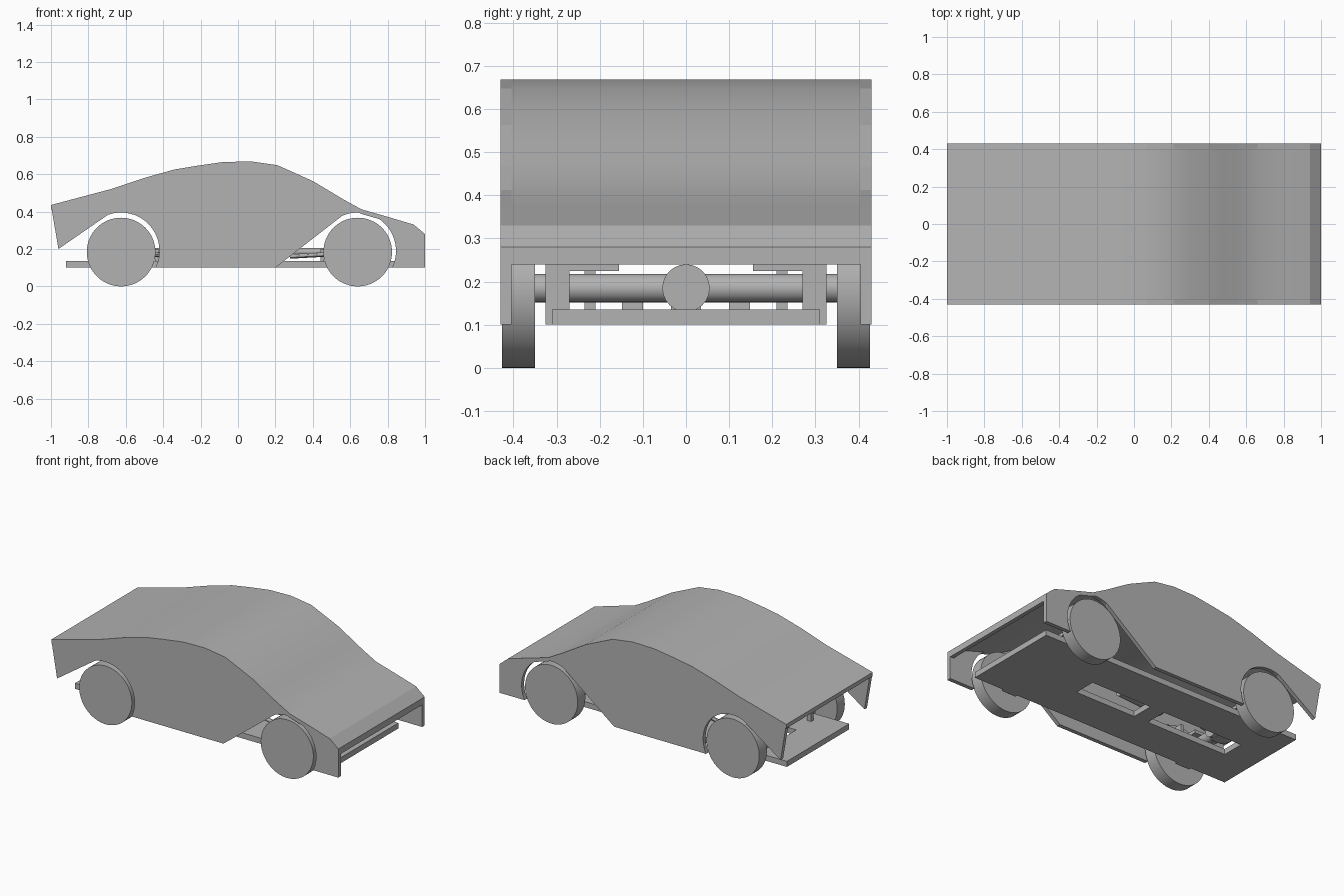
import bpy, bmesh, math
from mathutils import Vector

cube = bpy.data.objects.get("Cube")
if cube:
    bpy.data.objects.remove(cube)

GREY = (0.45, 0.45, 0.45, 1)
grey = bpy.data.materials.new("plain_grey")
grey.use_nodes = True
grey.diffuse_color = GREY
grey.node_tree.nodes["Principled BSDF"].inputs["Base Color"].default_value = GREY


def finish(name, bm, smooth=None):
    bmesh.ops.recalc_face_normals(bm, faces=bm.faces)
    mesh = bpy.data.meshes.new(name)
    bm.to_mesh(mesh)
    bm.free()
    mesh.materials.append(grey)
    obj = bpy.data.objects.new(name, mesh)
    bpy.context.collection.objects.link(obj)
    if smooth:
        bpy.ops.object.select_all(action='DESELECT')
        obj.select_set(True)
        bpy.context.view_layer.objects.active = obj
        bpy.ops.object.shade_smooth_by_angle(angle=math.radians(smooth))
    return obj


def prism(name, outline, y0, y1, smooth=None):
    """Side outline (x, z) extruded across the car."""
    bm = bmesh.new()
    face = bm.faces.new([bm.verts.new((x, y0, z)) for x, z in outline])
    new = bmesh.ops.extrude_face_region(bm, geom=[face])["geom"]
    verts = [v for v in new if isinstance(v, bmesh.types.BMVert)]
    bmesh.ops.translate(bm, verts=verts, vec=(0, y1 - y0, 0))
    return finish(name, bm, smooth)


def box(name, x, y, z):
    return prism(name, [(x[0], z[0]), (x[1], z[0]), (x[1], z[1]), (x[0], z[1])], *y)


def rod(name, a, b, radius, sides=24, radius2=None):
    a, b = Vector(a), Vector(b)
    bm = bmesh.new()
    bmesh.ops.create_cone(bm, cap_ends=True, segments=sides, radius1=radius,
                          radius2=radius2 or radius, depth=(b - a).length)
    turn = (b - a).to_track_quat('Z', 'Y').to_matrix()
    bmesh.ops.rotate(bm, verts=bm.verts, matrix=turn)
    bmesh.ops.translate(bm, verts=bm.verts, vec=(a + b) / 2)
    return finish(name, bm, 30)


def arc(cx, cz, radius, start, end, steps=16):
    angles = [math.radians(start + (end - start) * i / steps) for i in range(steps + 1)]
    return [(cx + radius * math.cos(t), cz + radius * math.sin(t)) for t in angles]


HALF = 0.43          # half width of the body
SKIN = 0.025         # thickness of the body panels
AXLE_Z = 0.185
FRONT_X, REAR_X = 0.64, -0.625

# Body side outline: roof line, then nose, arches, sill and tail
roof = [(-1, 0.435), (-0.85, 0.475), (-0.68, 0.52), (-0.5, 0.58), (-0.34, 0.625),
        (-0.22, 0.645), (-0.08, 0.665), (0.07, 0.668), (0.21, 0.648), (0.3, 0.608),
        (0.4, 0.563), (0.48, 0.515), (0.56, 0.467), (0.66, 0.412), (0.8, 0.372),
        (0.94, 0.33), (1, 0.28)]
under = [(1, 0.1)] + arc(FRONT_X, 0.19, 0.205, -26, 114) + [(0.2, 0.1)]
under += arc(REAR_X, 0.19, 0.205, -26, 110) + [(-0.96, 0.2)]
for side, s in (("left", 1), ("right", -1)):
    prism(f"body_side_{side}", roof + under, s * (HALF - SKIN), s * HALF)

# Bent sheet over the top, ending in a short nose lip
inner = [(x, z - SKIN) for x, z in roof[:-1]]
inner += [(1 - SKIN, 0.27), (1 - SKIN, 0.24), (1, 0.24)]
prism("body_top", roof + inner[::-1], -HALF, HALF, smooth=18)

# Chassis plate around a long central opening
plate_z = (0.1, 0.135)
for side, s in (("left", 1), ("right", -1)):
    box(f"chassis_rail_{side}", (-0.92, 0.9), sorted((s * 0.07, s * 0.31)), plate_z)
for name, x in (("rear", (-0.92, -0.72)), ("middle", (-0.16, -0.06)), ("front", (0.36, 0.9))):
    box(f"chassis_{name}", x, (-0.07, 0.07), plate_z)

# Axles, bearings, wheels and suspension
for end, x, d in (("front", FRONT_X, -1), ("rear", REAR_X, 1)):
    rod(f"{end}_axle", (x, -0.35, AXLE_Z), (x, 0.35, AXLE_Z), 0.033)
    rod(f"{end}_differential", (x - 0.06, 0, AXLE_Z), (x + 0.06, 0, AXLE_Z), 0.055)
    box(f"{end}_differential_foot", (x - 0.04, x + 0.04), (-0.035, 0.035), (0.13, 0.155))
    for side, s in (("left", 1), ("right", -1)):
        tag = f"{end}_{side}"
        rod(f"{tag}_wheel", (x, s * 0.35, 0.1835), (x, s * 0.426, 0.1835), 0.1835, sides=64)
        box(f"{tag}_bearing", (x - 0.05, x + 0.05), sorted((s * 0.27, s * 0.326)), (0.1, 0.26))
        box(f"{tag}_strut", (x - 0.1, x - 0.07), sorted((s * 0.21, s * 0.235)), (0.13, 0.26))
        box(f"{tag}_strut_cap", (x - 0.12, x + 0.05), sorted((s * 0.155, s * 0.27)), (0.225, 0.245))
        rod(f"{tag}_arm", (x, s * 0.24, 0.18), (x + d * 0.36, s * 0.12, 0.16), 0.012, 12)
        box(f"{tag}_arm_joint", (x + d * 0.19 - 0.01, x + d * 0.19 + 0.01),
            sorted((s * 0.1, s * 0.148)), (0.13, 0.2))

# Drive shaft along the opening
rod("drive_shaft", (REAR_X, 0, AXLE_Z), (FRONT_X, 0, AXLE_Z), 0.02, 16)
rod("gearbox", (-0.2, 0, AXLE_Z), (0.1, 0, AXLE_Z), 0.055, 24, 0.04)
